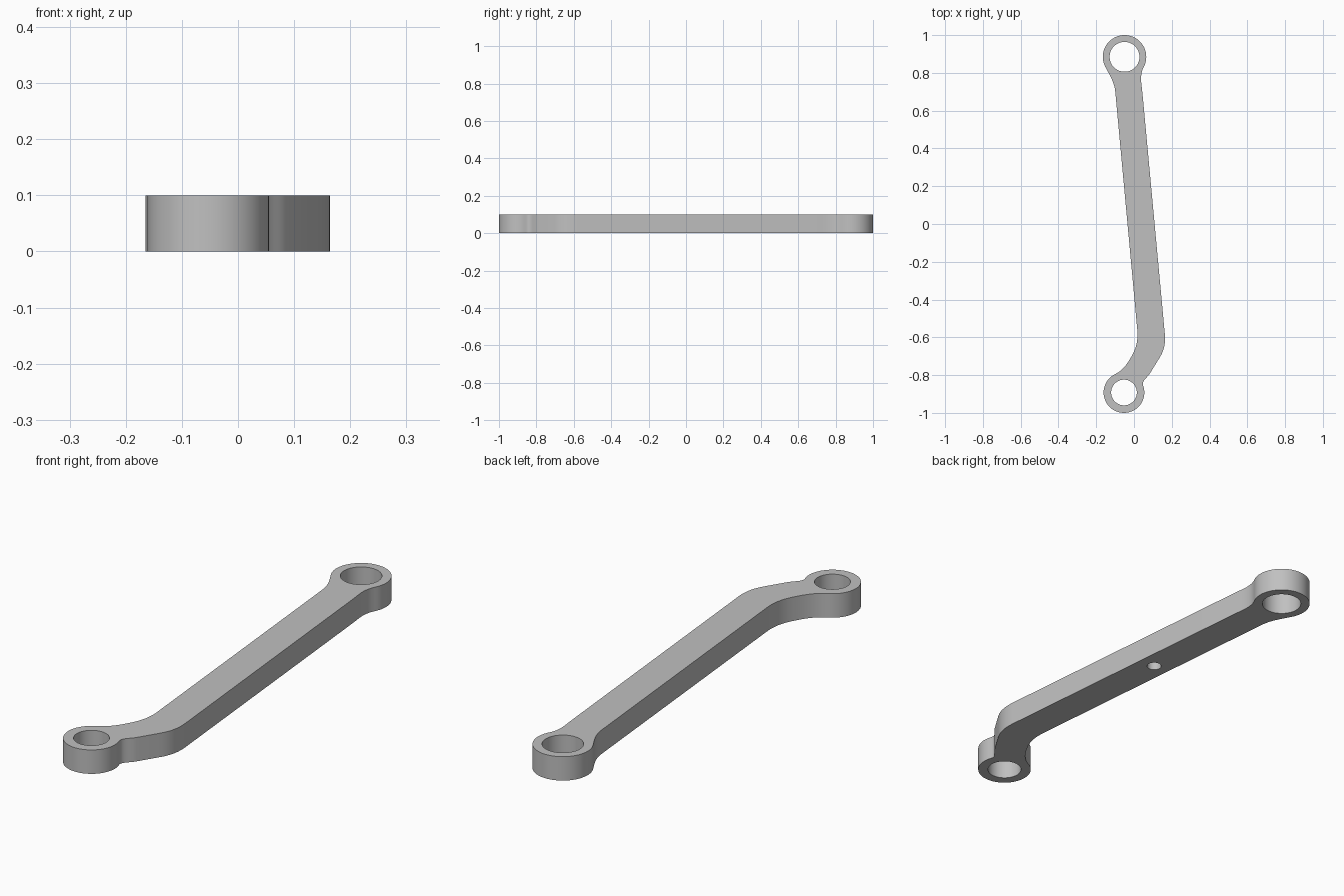
import bpy
import bmesh
from math import cos, sin, radians
from mathutils import Vector
from mathutils.geometry import interpolate_bezier

cube = bpy.data.objects.get("Cube")
if cube:
    bpy.data.objects.remove(cube, do_unlink=True)

HEIGHT = 0.1
BIG_EYE, BIG_R, BIG_HOLE = Vector((-0.05, 0.885)), 0.115, 0.079
SMALL_EYE, SMALL_R, SMALL_HOLE = Vector((-0.053, -0.892)), 0.108, 0.068

steel = bpy.data.materials.new("light grey metal")
steel.use_nodes = True
steel.diffuse_color = (0.53, 0.53, 0.53, 1)
steel.node_tree.nodes["Principled BSDF"].inputs["Base Color"].default_value = (0.53, 0.53, 0.53, 1)


def direction(deg):
    return Vector((cos(radians(deg)), sin(radians(deg))))


def arc(centre, radius, start, end, steps=44):
    return [centre + radius * direction(start + (end - start) * i / steps)
            for i in range(steps + 1)]


def flow(knots, steps=10):
    """Smooth path through (point, heading) knots, without its two ends."""
    path = []
    for (a, da), (b, db) in zip(knots, knots[1:]):
        reach = (b - a).length * 0.36
        straight = abs(da - db) < 0.01
        pts = interpolate_bezier(a, a + direction(da) * reach,
                                 b - direction(db) * reach, b,
                                 2 if straight else steps + 1)
        path += [Vector(p[:2]) for p in pts[1:]]
    return path[:-1]


def finish(name, bm):
    mesh = bpy.data.meshes.new(name)
    bmesh.ops.recalc_face_normals(bm, faces=bm.faces)
    bm.to_mesh(mesh)
    bm.free()
    mesh.materials.append(steel)
    obj = bpy.data.objects.new(name, mesh)
    bpy.context.collection.objects.link(obj)
    return obj


def prism(name, outline, bottom, top):
    bm = bmesh.new()
    face = bm.faces.new([bm.verts.new((p.x, p.y, bottom)) for p in outline])
    new = bmesh.ops.extrude_face_region(bm, geom=[face])["geom"]
    bmesh.ops.translate(bm, vec=(0, 0, top - bottom),
                        verts=[v for v in new if isinstance(v, bmesh.types.BMVert)])
    return finish(name, bm)


# Outline of the link: two round eyes joined by the cranked arm
big_arc = arc(BIG_EYE, BIG_R, -28, 208)
small_arc = arc(SMALL_EYE, SMALL_R, 116, 380)
left_side = flow([
    (big_arc[-1], 298),
    (Vector((-0.099, 0.70)), 275.3),
    (Vector((0.0175, -0.56)), 275.3),
    (Vector((-0.01, -0.695)), 241),
    (small_arc[0], 206),
])
right_side = flow([
    (small_arc[-1], 110),
    (Vector((0.085, -0.79)), 59),
    (Vector((0.138, -0.704)), 59),
    (Vector((0.163, -0.58)), 95.3),
    (Vector((0.045, 0.69)), 95.3),
    (big_arc[0], 62),
])
link = prism("link_arm", big_arc + left_side + small_arc + right_side, 0, HEIGHT)

# Bores through both eyes, and the small blind hole underneath
holes = [
    ("big_bore", BIG_EYE, BIG_HOLE, HEIGHT + 0.05),
    ("small_bore", SMALL_EYE, SMALL_HOLE, HEIGHT + 0.05),
    ("underside_hole", Vector((0.022, 0.155)), 0.029, HEIGHT / 2),
]
cutters = []
for name, centre, radius, top in holes:
    cutter = prism(name, arc(centre, radius, 0, 360, 64)[:-1], -0.05, top)
    cutter.hide_render = True
    mod = link.modifiers.new(name, "BOOLEAN")
    mod.operation, mod.solver, mod.object = "DIFFERENCE", "EXACT", cutter
    cutters.append(cutter)

# Bake the cuts, then drop the cutters
depsgraph = bpy.context.evaluated_depsgraph_get()
cut_mesh = bpy.data.meshes.new_from_object(link.evaluated_get(depsgraph))
link.modifiers.clear()
link.data = cut_mesh
for cutter in cutters:
    bpy.data.objects.remove(cutter, do_unlink=True)

# Smooth round walls with crisp rims
bpy.ops.object.select_all(action="DESELECT")
link.select_set(True)
bpy.context.view_layer.objects.active = link
bpy.ops.object.shade_smooth_by_angle(angle=radians(30))
